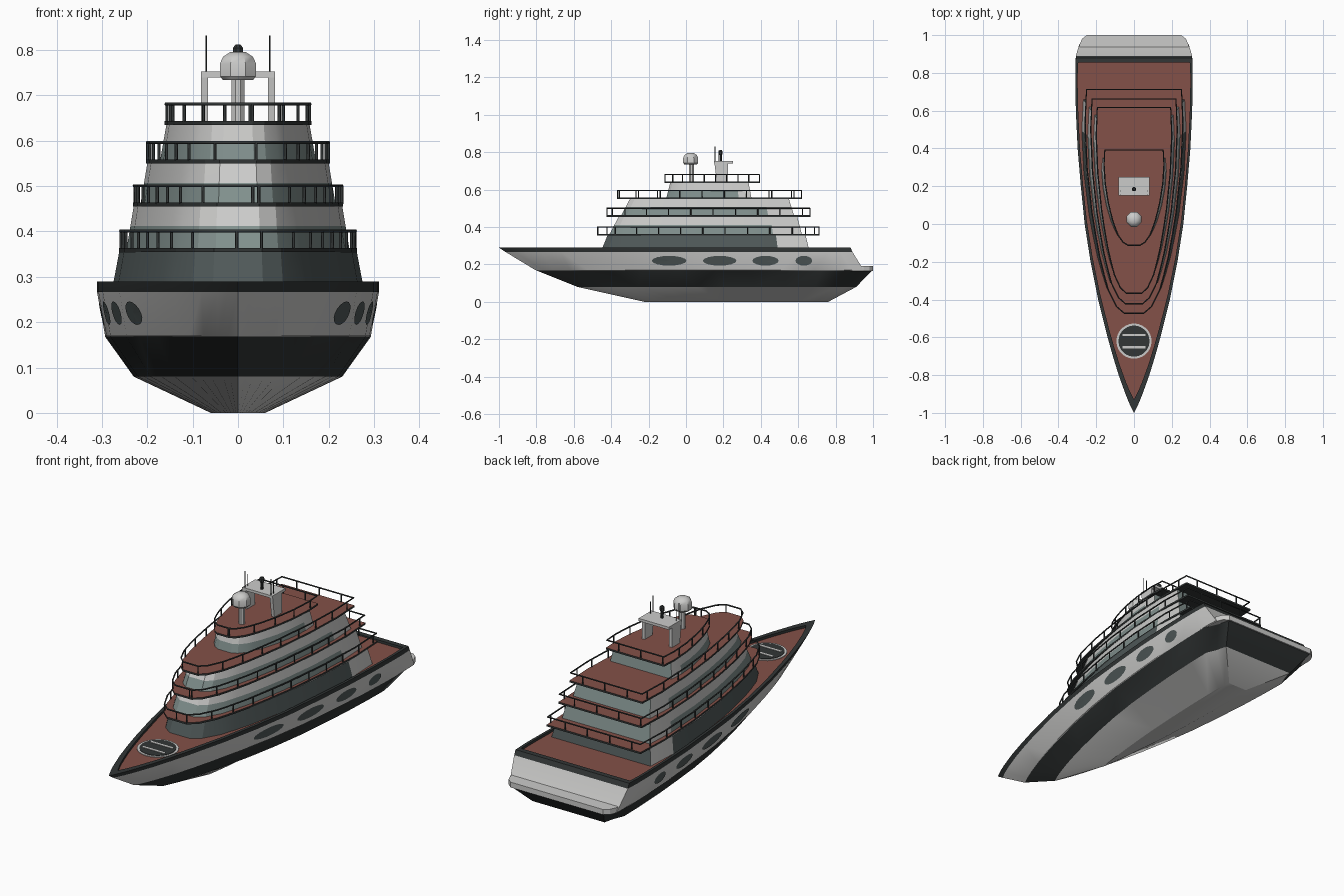
import bpy, bmesh, math
from mathutils import Vector

if "Cube" in bpy.data.objects:
    bpy.data.objects.remove(bpy.data.objects["Cube"])

def material(name, r, g, b):
    m = bpy.data.materials.new(name)
    m.diffuse_color = (r, g, b, 1)
    m.use_nodes = True
    m.node_tree.nodes["Principled BSDF"].inputs["Base Color"].default_value = m.diffuse_color
    return m

WHITE = material("hull white", .6, .6, .59)
DARK = material("charcoal", .032, .037, .037)
DECK = material("red teak", .23, .082, .065)
GLASS = material("pale glass", .22, .28, .27)
TINT = material("tinted glass", .08, .1, .1)

def finish(ob, angle=None):
    bpy.ops.object.select_all(action='DESELECT')
    ob.select_set(True)
    bpy.context.view_layer.objects.active = ob
    if angle:
        bpy.ops.object.shade_smooth_by_angle(angle=math.radians(angle))

def loft(name, rings, mats, rule=None, top=0, angle=None):
    """Skin closed rings of points; rule(row, segment) gives the material slot."""
    bm = bmesh.new()
    vs = [[bm.verts.new(p) for p in r] for r in rings]
    n = len(rings[0])
    for r in range(len(rings) - 1):
        for i in range(n):
            j = (i + 1) % n
            f = bm.faces.new((vs[r][i], vs[r][j], vs[r + 1][j], vs[r + 1][i]))
            f.material_index = rule(r, i) if rule else 0
    bm.faces.new(vs[0][::-1]).material_index = rule(0, n // 2) if rule else 0
    bm.faces.new(vs[-1]).material_index = top
    bmesh.ops.recalc_face_normals(bm, faces=bm.faces)
    me = bpy.data.meshes.new(name)
    bm.to_mesh(me)
    bm.free()
    for m in mats:
        me.materials.append(m)
    ob = bpy.data.objects.new(name, me)
    bpy.context.collection.objects.link(ob)
    finish(ob, angle)
    return ob

def mirrored(half, z):
    return [(x, y, z) for x, y in half] + [(-x, y, z) for x, y in reversed(half) if x > 1e-6]

def circle(r, z, n, x=0, y=0):
    return [(x + r * math.cos((k + .5) * math.tau / n), y + r * math.sin((k + .5) * math.tau / n), z) for k in range(n)]

def box(name, x0, x1, y0, y1, z0, z1, mat):
    return loft(name, [[(x0, y0, z), (x1, y0, z), (x1, y1, z), (x0, y1, z)] for z in (z0, z1)], [mat])

def interp(table, s):
    s = min(max(s, 0), 1)
    for (a, u), (b, v) in zip(table, table[1:]):
        if s <= b:
            return u + (v - u) * (s - a) / (b - a)

def lerp(a, b, k):
    return a + (b - a) * k

# Hull: half-width along the length, then rows from keel to bulwark
HULL = [(0, 0), (.025, .075), (.053, .145), (.106, .26), (.16, .36), (.213, .45), (.319, .61), (.426, .74),
        (.532, .84), (.638, .905), (.745, .96), (.851, .99), (.93, 1), (.965, 1), (1, .99)]

def hull_row(z, bow, stern, w, taper=1):
    half = [(w * f * (taper if t == 1 else (1 + 2 * taper) / 3 if t == .965 else 1), lerp(bow, stern, t)) for t, f in HULL]
    return mirrored(half, z)

rows = [hull_row(0, -.22, .76, .06, .85), hull_row(.08, -.58, .91, .23, .86), hull_row(.168, -.8, .995, .293, .86),
        hull_row(.17, -.805, .95, .293), hull_row(.267, -.965, .89, .311), hull_row(.29, -1, .88, .311),
        hull_row(.29, -.93, .855, .298), hull_row(.278, -.93, .855, .298)]
hull_mats = [0, 1, 0, 0, 1, 1, 1]
loft("hull", rows, [WHITE, DARK, DECK], lambda r, i: hull_mats[r], top=2, angle=25)

# Swim platform at the stern
plat = [(.29, .88), (.288, .95), (.275, .98), (.25, 1)]
loft("swim_platform", [mirrored(plat, z) for z in (.166, .192)], [WHITE])

# Oval hull windows, laid on the hull side
def side_x(y, z):
    k = (z - .17) / .097
    bow, stern = lerp(-.805, -.965, k), lerp(.95, .89, k)
    return lerp(.293, .311, k) * interp(HULL, (y - bow) / (stern - bow))

for side in (-1, 1):
    for n, (yc, ry) in enumerate([(-.09, .093), (.18, .09), (.425, .07), (.63, .045)]):
        bm = bmesh.new()
        def vert(a, s):
            y, z = yc + s * ry * math.cos(a), .22 + s * .026 * math.sin(a)
            return bm.verts.new((side * (side_x(y, z) + .003), y, z))
        mid = vert(0, 0)
        ring = [vert(k * math.tau / 16, 1) for k in range(16)]
        for k in range(16):
            tri = (mid, ring[k], ring[(k + 1) % 16])
            bm.faces.new(tri if side > 0 else tri[::-1])
        me = bpy.data.meshes.new("hull_window")
        bm.to_mesh(me)
        bm.free()
        me.materials.append(TINT)
        bpy.context.collection.objects.link(bpy.data.objects.new("hull_window_%d" % n, me))

# Superstructure outline shared by walls, decks and rails
HOUSE = [(0, .2), (.03, .36), (.1, .52), (.17, .61), (.25, .7), (.35, .785), (.45, .86), (.65, .96), (.85, 1), (1, .97)]
NH = len(HOUSE)

def house_row(z, w, front, back):
    return mirrored([(w * f, lerp(front, back, s)) for s, f in HOUSE], z)

def railing(name, ring, height):
    """Closed top rail with posts at even spacing."""
    cu = bpy.data.curves.new(name, 'CURVE')
    cu.dimensions = '3D'
    cu.bevel_depth = .0035
    cu.bevel_resolution = 1
    cu.use_fill_caps = True
    def spline(pts, cyclic):
        s = cu.splines.new('POLY')
        s.points.add(len(pts) - 1)
        for p, q in zip(s.points, pts):
            p.co = (*q, 1)
        s.use_cyclic_u = cyclic
    up = Vector((0, 0, height))
    pts = [Vector(p) for p in ring]
    spline([p + up for p in pts], True)
    gap, left = .12, 0
    for a, b in zip(pts, pts[1:] + pts[:1]):
        d = (b - a).length
        while left < d:
            p = a.lerp(b, left / d)
            spline([p, p + up], False)
            left += gap
        left -= d
    cu.materials.append(DARK)
    ob = bpy.data.objects.new(name, cu)
    bpy.context.collection.objects.link(ob)
    finish(ob)
    bpy.ops.object.convert(target='MESH')

# Each tier: z, width, front and back (bottom, top), then deck width, front, back
tiers = [((.27, .355), (.278, .262), (-.455, -.42), (.66, .64), (.262, -.475, .715)),
         ((.36, .455), (.246, .23), (-.41, -.36), (.62, .595), (.232, -.425, .665)),
         ((.455, .55), (.216, .2), (-.35, -.3), (.58, .55), (.203, -.37, .62)),
         ((.555, .635), (.172, .158), (-.105, -.085), (.35, .335), (.162, -.115, .395))]
for n, (z, w, f, b, deck) in enumerate(tiers):
    walls = [house_row(*(lerp(*v, k) for v in (z, w, f, b))) for k in (0, .55, 1)]
    def rule(r, i, n=n):
        if i == NH - 1:                  # glazed back wall
            return 1
        if i in (NH - 2, NH):            # white side wings
            return 0
        return 1 if n == 0 or r == 0 else 0
    loft("cabin_tier_%d" % (n + 1), walls, [WHITE, TINT if n == 0 else GLASS], rule, angle=20)
    loft("deck_%d" % (n + 1), [house_row(z[1], *deck), house_row(z[1] + .009, *deck)], [DARK, DECK], top=1)
    w, front, back = deck
    railing("railing_%d" % (n + 1), house_row(z[1] + .006, w - .003, front + .003, back - .003), .04)

# Landing pad on the foredeck with ring and touchdown bars
loft("pad_ring", [circle(.093, z, 32, 0, -.62) for z in (.277, .281)], [WHITE])
loft("pad_surface", [circle(.082, z, 32, 0, -.62) for z in (.278, .283)], [DARK])
for s in (-1, 1):
    box("pad_bar", -.06, .06, -.62 + s * .032 - .006, -.62 + s * .032 + .006, .28, .285, WHITE)

# Radar dome on its column
loft("dome_column", [circle(.015, z, 8, 0, .03) for z in (.64, .74)], [WHITE])
loft("radar_dome", [circle(r, z, 8, 0, .025) for r, z in
     ((.036, .734), (.043, .742), (.043, .77), (.036, .785), (.018, .796))], [WHITE], angle=35)

# Mast arch, sensor and antennas
box("mast_plate", -.082, .082, .15, .25, .74, .753, WHITE)
for s in (-1, 1):
    leg = [[(s * .074 + dx, y, z) for dx, y in ((-.008, a), (.008, a), (.008, c), (-.008, c))]
           for z, a, c in ((.64, .165, .225), (.742, .152, .225))]
    loft("mast_leg", leg, [WHITE])
    for y, h in ((.155, .832), (.175, .81)):
        loft("antenna", [circle(.002, z, 5, s * .07, y) for z in (.75, h)], [DARK])
loft("sensor_post", [circle(.007, z, 8, 0, .185) for z in (.75, .79)], [DARK])
loft("sensor_head", [circle(r, z, 8, 0, .185) for r, z in ((.008, .785), (.012, .792), (.012, .805), (.006, .812))], [DARK])
